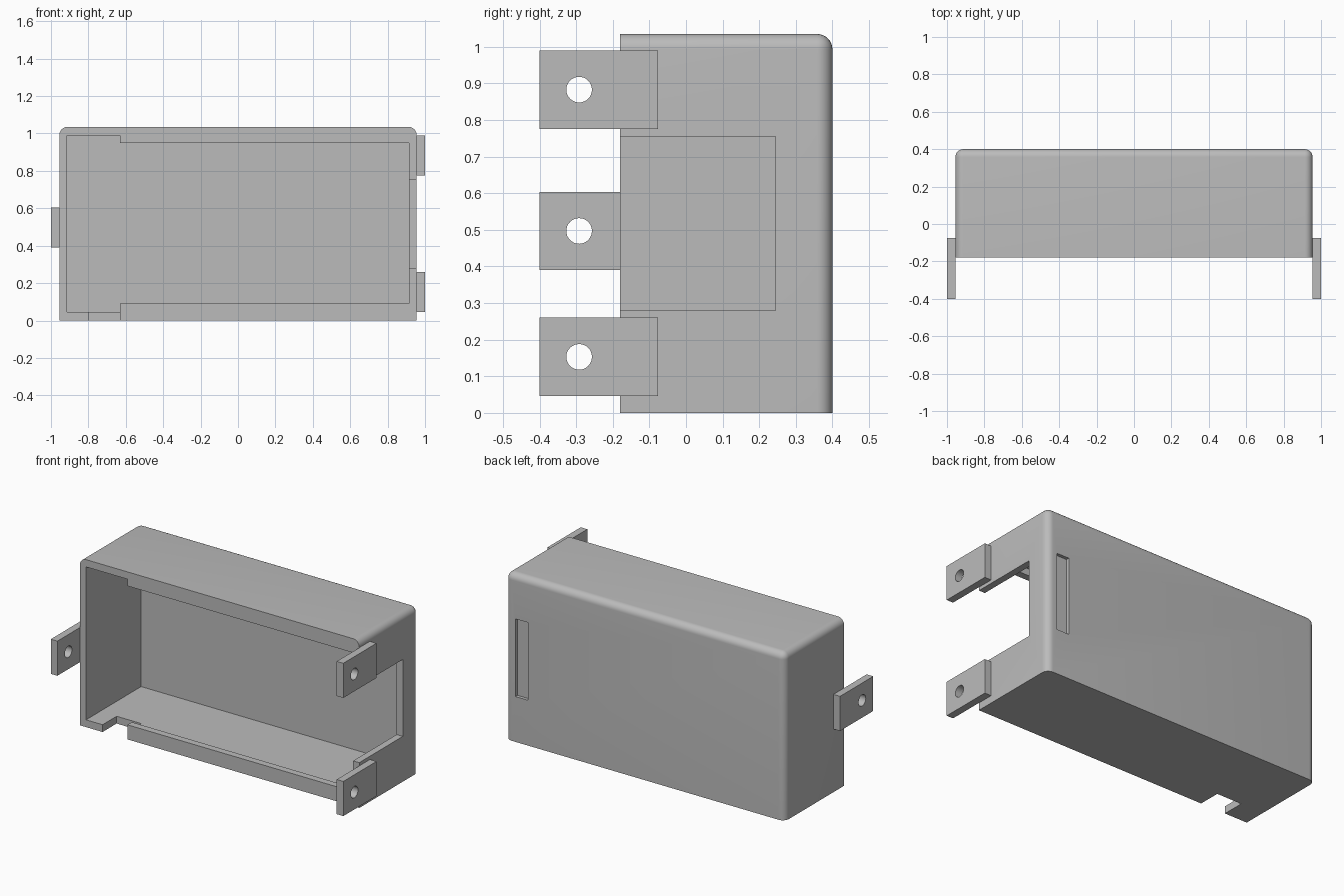
import bpy
import bmesh
import math
from mathutils import Matrix, Vector

if "Cube" in bpy.data.objects:
    bpy.data.objects.remove(bpy.data.objects["Cube"], do_unlink=True)

grey = bpy.data.materials.new("plain_grey")
grey.use_nodes = True
grey.diffuse_color = (0.5, 0.5, 0.5, 1)
grey.node_tree.nodes["Principled BSDF"].inputs["Base Color"].default_value = grey.diffuse_color


def make(name, bm):
    mesh = bpy.data.meshes.new(name)
    bm.to_mesh(mesh)
    bm.free()
    mesh.materials.append(grey)
    obj = bpy.data.objects.new(name, mesh)
    bpy.context.collection.objects.link(obj)
    return obj


def box_bm(low, high):
    low, high = Vector(low), Vector(high)
    bm = bmesh.new()
    bmesh.ops.create_cube(bm, size=1)
    bmesh.ops.scale(bm, vec=high - low, verts=bm.verts)
    bmesh.ops.translate(bm, vec=(low + high) / 2, verts=bm.verts)
    return bm


def cut(obj, cutter):
    """Subtract the cutter from the part, then discard it."""
    cutter.hide_render = True
    mod = obj.modifiers.new("cut", "BOOLEAN")
    mod.operation = "DIFFERENCE"
    mod.solver = "EXACT"
    mod.object = cutter
    bpy.context.view_layer.objects.active = obj
    bpy.ops.object.modifier_apply(modifier=mod.name)
    bpy.data.objects.remove(cutter, do_unlink=True)


def finish(obj):
    bpy.ops.object.select_all(action="DESELECT")
    obj.select_set(True)
    bpy.context.view_layer.objects.active = obj
    bpy.ops.object.shade_smooth_by_angle(angle=math.radians(30))


# Housing: block with rounded back uprights and rounded top edges
W, FRONT, BACK, TOP = 0.955, -0.18, 0.4, 1.035
WALL = 0.042
bm = box_bm((-W, FRONT, 0), (W, BACK, TOP))


def is_rounded(edge):
    mid = (edge.verts[0].co + edge.verts[1].co) / 2
    at_back, at_top = mid.y > BACK - 0.01, mid.z > TOP - 0.01
    at_side = abs(mid.x) > W - 0.01
    return at_back + at_top + at_side == 2 and (at_back or at_top) and mid.z > 0.01


bmesh.ops.bevel(bm, geom=[e for e in bm.edges if is_rounded(e)], offset=0.042,
                segments=8, profile=0.5, affect="EDGES")
housing = make("housing", bm)

# Cavity, stepped mouth with lips, side window, bottom notch and back recess
IN = W - WALL
STEP, LIP = -0.63, FRONT + 0.043
OUT = FRONT - 0.2
cuts = {
    "cavity": ((-IN, LIP, 0.045), (IN, BACK - WALL, 0.99)),
    "plain_mouth": ((-IN, OUT, 0.045), (STEP, LIP + 0.02, 0.99)),
    "lipped_mouth": ((STEP - 0.02, OUT, 0.09), (IN, LIP + 0.02, 0.948)),
    "side_window": ((IN - 0.02, OUT, 0.28), (W + 0.1, 0.245, 0.755)),
    "bottom_notch": ((-0.8, OUT, -0.1), (STEP, FRONT + 0.137, 0.07)),
    "back_recess": ((0.8, BACK - 0.02, 0.28), (0.885, BACK + 0.1, 0.76)),
}
for name, (low, high) in cuts.items():
    cut(housing, make(name, box_bm(low, high)))
finish(housing)

# Mounting tabs with screw holes
for name, side, z in (("upper_left_tab", 1, 0.883), ("lower_left_tab", 1, 0.153),
                      ("right_tab", -1, 0.497)):
    xs = sorted((side * W, side))
    tab = make(name, box_bm((xs[0], -0.4, z - 0.107), (xs[1], -0.076, z + 0.107)))
    bm = bmesh.new()
    bmesh.ops.create_cone(
        bm, cap_ends=True, segments=32, radius1=0.035, radius2=0.035, depth=0.3,
        matrix=Matrix.Translation((side, -0.292, z)) @ Matrix.Rotation(math.pi / 2, 4, "Y"))
    cut(tab, make("hole_cutter", bm))
    finish(tab)
